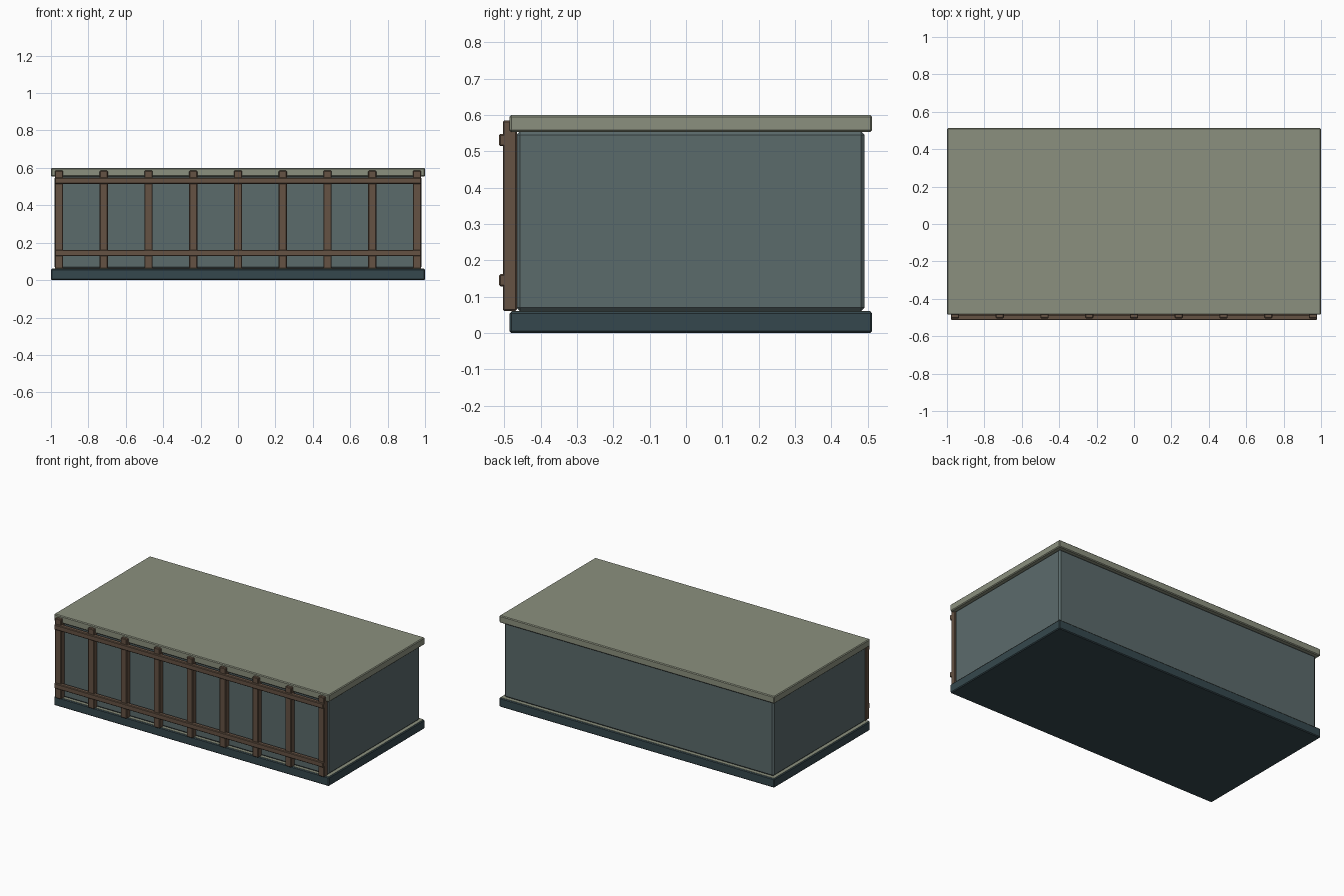
import bpy

if "Cube" in bpy.data.objects:
    bpy.data.objects.remove(bpy.data.objects["Cube"])


def material(name, rgb):
    m = bpy.data.materials.new(name)
    m.diffuse_color = (*rgb, 1)
    m.use_nodes = True
    m.node_tree.nodes["Principled BSDF"].inputs["Base Color"].default_value = m.diffuse_color
    return m


STONE = material("pale_stone", (0.26, 0.28, 0.21))
WALL = material("slate_wall", (0.105, 0.145, 0.148))
DARK = material("dark_slate", (0.036, 0.064, 0.075))
WOOD = material("brown_wood", (0.13, 0.085, 0.057))


def box(name, x, y, z, mat, bevel=0.005):
    """Bevelled box from (min, max) ranges on each axis."""
    bpy.ops.mesh.primitive_cube_add(size=1, location=[sum(r) / 2 for r in (x, y, z)])
    ob = bpy.context.object
    ob.name = name
    ob.scale = [r[1] - r[0] for r in (x, y, z)]
    bpy.ops.object.transform_apply(location=False, rotation=False, scale=True)
    ob.data.materials.append(mat)
    if bevel:
        mod = ob.modifiers.new("edge_bevel", 'BEVEL')
        mod.width = bevel
        mod.segments = 1
    return ob


# Plinth with a thin pale ledge on top
box("base", (-1, 1), (-0.485, 0.512), (0, 0.059), DARK)
box("base_ledge", (-0.995, 0.995), (-0.48, 0.507), (0.057, 0.061), STONE, 0)

# Main body and roof slab
box("body", (-0.98, 0.98), (-0.467, 0.491), (0.06, 0.555), WALL, 0.01)
box("roof_slab", (-1, 1), (-0.485, 0.512), (0.553, 0.6), STONE)

# Front lattice: nine posts and two rails
for i in range(9):
    x = -0.957 + i * 1.914 / 8
    box(f"front_post_{i + 1}", (x - 0.022, x + 0.022), (-0.504, -0.465),
        (0.061, 0.585), WOOD, 0.004)
for name, z in (("lower_rail", 0.145), ("upper_rail", 0.531)):
    box(name, (-0.979, 0.979), (-0.514, -0.485), (z - 0.017, z + 0.017), WOOD, 0.004)
